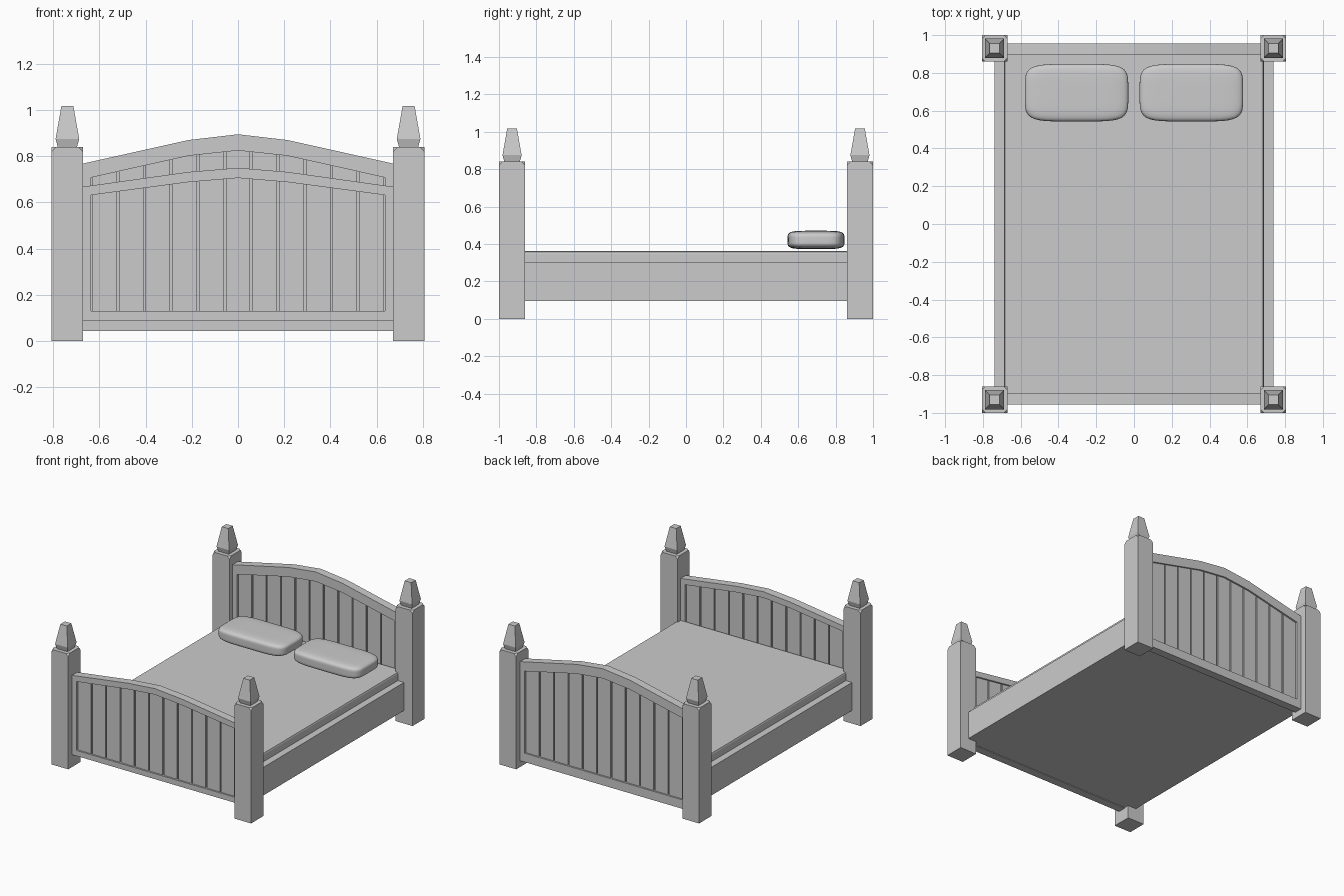
import bpy
import bmesh
from mathutils import Matrix, Vector

cube = bpy.data.objects.get("Cube")
if cube:
    bpy.data.objects.remove(cube, do_unlink=True)

grey = bpy.data.materials.new("plain grey")
grey.use_nodes = True
grey.diffuse_color = (0.6, 0.6, 0.6, 1)
grey.node_tree.nodes["Principled BSDF"].inputs["Base Color"].default_value = (0.6, 0.6, 0.6, 1)


def finish(name, bm):
    """Turn a bmesh into a named object."""
    bmesh.ops.recalc_face_normals(bm, faces=bm.faces)
    mesh = bpy.data.meshes.new(name)
    bm.to_mesh(mesh)
    bm.free()
    mesh.materials.append(grey)
    obj = bpy.data.objects.new(name, mesh)
    bpy.context.collection.objects.link(obj)
    return obj


def add_box(bm, lo, hi):
    lo, hi = Vector(lo), Vector(hi)
    matrix = Matrix.Translation((lo + hi) / 2) @ Matrix.Diagonal((*(hi - lo), 1))
    return bmesh.ops.create_cube(bm, size=1, matrix=matrix)["verts"]


def add_prism(bm, outline, y, half):
    """Extrude an (x, z) outline along y."""
    face = bm.faces.new([bm.verts.new((x, y - half, z)) for x, z in outline])
    moved = bmesh.ops.extrude_face_region(bm, geom=[face], use_keep_orig=True)["geom"]
    for v in moved:
        if isinstance(v, bmesh.types.BMVert):
            v.co.y += 2 * half


def height(arch, x):
    """Height of a mirrored, straight-segment arch at x."""
    x = abs(x)
    for (x0, z0), (x1, z1) in zip(arch, arch[1:]):
        if x <= x1:
            return z0 + (z1 - z0) * (x - x0) / (x1 - x0)
    return arch[-1][1]


# Posts with clipped top corners and tapered finials
for side, sx in (("left", 1), ("right", -1)):
    for end, sy in (("back", 1), ("front", -1)):
        cx, cy = sx * 0.738, sy * 0.93
        bm = bmesh.new()
        verts = add_box(bm, (cx - 0.068, cy - 0.07, 0), (cx + 0.068, cy + 0.07, 0.84))
        top = [v for v in verts if v.co.z > 0.5]
        bmesh.ops.bevel(bm, geom=top, offset=0.02, segments=1, affect="VERTICES")
        finish(f"{end}_{side}_post", bm)

        bm = bmesh.new()
        rings = [[bm.verts.new((cx + h * a, cy + h * b, z))
                  for a, b in ((-1, -1), (1, -1), (1, 1), (-1, 1))]
                 for h, z in ((0.041, 0.838), (0.051, 0.875), (0.026, 1.017))]
        bm.faces.new(rings[0])
        bm.faces.new(rings[-1])
        for low, high in zip(rings, rings[1:]):
            for i in range(4):
                j = (i + 1) % 4
                bm.faces.new((low[i], low[j], high[j], high[i]))
        finish(f"{end}_{side}_finial", bm)


def end_board(name, y, bottom, inner_bottom, arch, inner_arch):
    """Arched frame around a row of vertical planks."""
    edge, inner_edge = arch[-1][0], inner_arch[-1][0]

    def loop(points, base):
        right = [(-x, z) for x, z in points[:0:-1]]
        return [(-points[-1][0], base), *right, *points, (points[-1][0], base)]

    # Frame: quads between the outer and inner loops
    bm = bmesh.new()
    outer, inner = loop(arch, bottom), loop(inner_arch, inner_bottom)
    rings = [[bm.verts.new((x, y + d, z)) for x, z in pts]
             for pts, d in ((outer, -0.03), (inner, -0.03), (inner, 0.03), (outer, 0.03))]
    count = len(outer)
    for a in range(4):
        ra, rb = rings[a], rings[(a + 1) % 4]
        for i in range(count):
            j = (i + 1) % count
            bm.faces.new((ra[i], ra[j], rb[j], rb[i]))
    finish(name + "_frame", bm)

    # Thin backing seen in the grooves
    bm = bmesh.new()
    add_prism(bm, inner, y, 0.008)
    finish(name + "_backing", bm)

    # Planks cut to the arch
    bm = bmesh.new()
    planks = 11
    width = 2 * inner_edge / planks
    for i in range(planks):
        x0 = -inner_edge + i * width + 0.005
        x1 = x0 + width - 0.01
        bends = [s * p[0] for p in inner_arch for s in (1, -1)]
        tops = sorted({x0, x1, *(b for b in bends if x0 < b < x1)})
        outline = [(x1, inner_bottom), (x0, inner_bottom)]
        outline += [(x, height(inner_arch, x)) for x in tops]
        add_prism(bm, outline, y, 0.018)
    finish(name + "_planks", bm)


end_board("headboard", 0.925, 0.045, 0.11,
          [(0, 0.895), (0.215, 0.87), (0.672, 0.768)],
          [(0, 0.825), (0.215, 0.802), (0.635, 0.708)])
end_board("footboard", -0.925, 0.09, 0.13,
          [(0, 0.75), (0.215, 0.732), (0.672, 0.668)],
          [(0, 0.706), (0.215, 0.688), (0.635, 0.632)])

# Base and side rails
bm = bmesh.new()
add_box(bm, (-0.68, -0.9, 0.095), (0.68, 0.9, 0.3))
finish("bed_base", bm)
for side, sx in (("left", 1), ("right", -1)):
    bm = bmesh.new()
    add_box(bm, (sx * 0.705 - 0.033, -0.87, 0.095), (sx * 0.705 + 0.033, 0.87, 0.3))
    finish(side + "_side_rail", bm)

# Mattress with eased top edges
bm = bmesh.new()
add_box(bm, (-0.688, -0.897, 0.295), (0.688, 0.897, 0.362))
long_edges = [e for e in bm.edges
              if all(v.co.z > 0.33 for v in e.verts)
              and abs(e.verts[0].co.x - e.verts[1].co.x) < 0.01]
bmesh.ops.bevel(bm, geom=long_edges, offset=0.013, segments=2, profile=0.5, affect="EDGES")
finish("mattress", bm)

# Soft pillows: a subdivided cube rounded to a squarish pad
for side, sx in (("left", 1), ("right", -1)):
    bm = bmesh.new()
    bmesh.ops.create_cube(bm, size=2)
    bmesh.ops.subdivide_edges(bm, edges=bm.edges[:], cuts=15, use_grid_fill=True)
    power = 5
    for v in bm.verts:
        norm = sum(abs(c) ** power for c in v.co) ** (1 / power)
        x, y, z = v.co / norm
        v.co = (sx * 0.304 + x * 0.274, 0.695 + y * 0.152, 0.422 + z * 0.049)
    for f in bm.faces:
        f.smooth = True
    finish(side + "_pillow", bm)
